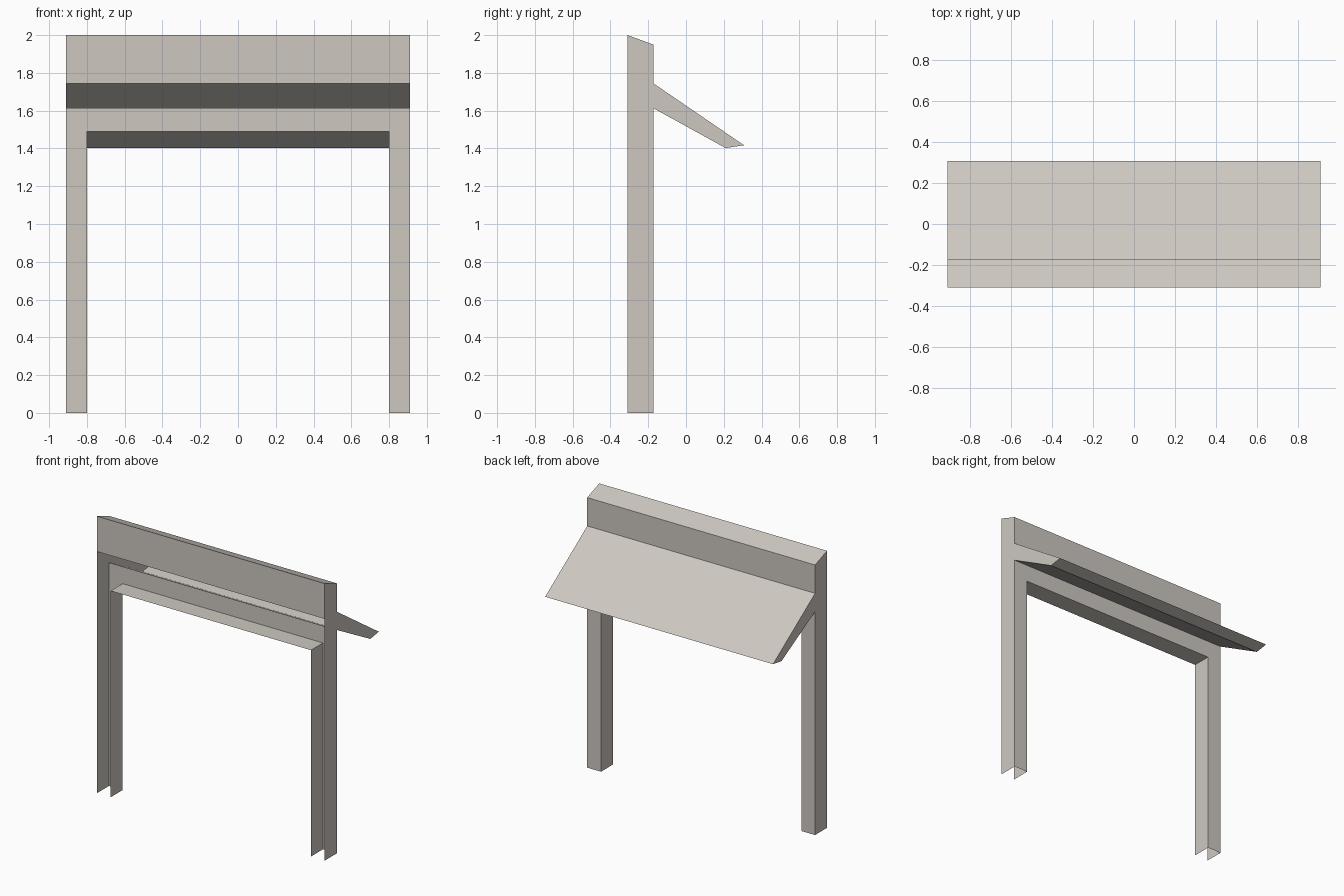
import bpy
import bmesh

cube = bpy.data.objects.get("Cube")
if cube:
    bpy.data.objects.remove(cube, do_unlink=True)

# Main dimensions
HALF, DOOR = 0.91, 0.80              # half widths of the frame and the opening
FRONT, BACK, TIP = -0.31, -0.173, 0.307
TOP, TOP_BACK = 2.0, 1.95
SLOT_TOP, SLOT_LOW, DOOR_TOP = 1.745, 1.613, 1.49

stone = bpy.data.materials.new("warm grey stone")
stone.use_nodes = True
colour = (0.61, 0.575, 0.53, 1)
stone.diffuse_color = colour
stone.node_tree.nodes["Principled BSDF"].inputs["Base Color"].default_value = colour


def build(name, polygons):
    """Make one flat-shaded object from a list of outward-facing polygons."""
    bm = bmesh.new()
    for poly in polygons:
        bm.faces.new([bm.verts.new(p) for p in poly])
    bmesh.ops.remove_doubles(bm, verts=bm.verts[:], dist=0.0001)
    mesh = bpy.data.meshes.new(name)
    bm.to_mesh(mesh)
    bm.free()
    mesh.materials.append(stone)
    obj = bpy.data.objects.new(name, mesh)
    bpy.context.collection.objects.link(obj)
    return obj


def across(profile):
    """Sweep an open (y, z) profile over the full width."""
    return [[(-HALF, *a), (HALF, *a), (HALF, *b), (-HALF, *b)]
            for a, b in zip(profile, profile[1:])]


def ends(outline):
    """Mirrored end faces from a (y, z) outline, anticlockwise seen from +x."""
    return [[(HALF, *p) for p in outline],
            [(-HALF, *p) for p in reversed(outline)]]


# Header: front panel, sloping top and upper back wall
build("header", across([(FRONT, SLOT_TOP), (FRONT, TOP),
                        (BACK, TOP_BACK), (BACK, SLOT_TOP)]))

# Outer side walls
build("side_walls", ends([(FRONT, 0), (BACK, 0), (BACK, TOP_BACK), (FRONT, TOP)]))

# Back of the two legs and the lintel, in one piece
outline = [(-HALF, 0), (-HALF, SLOT_LOW), (HALF, SLOT_LOW), (HALF, 0),
           (DOOR, 0), (DOOR, DOOR_TOP), (-DOOR, DOOR_TOP), (-DOOR, 0)]
build("back_frame", [[(x, BACK, z) for x, z in outline]])

# Lining of the opening: inner leg sides and lintel underside
path = [(-DOOR, 0), (-DOOR, DOOR_TOP), (DOOR, DOOR_TOP), (DOOR, 0)]
build("opening_lining", [[(ax, FRONT, az), (ax, BACK, az), (bx, BACK, bz), (bx, FRONT, bz)]
                         for (ax, az), (bx, bz) in zip(path, path[1:])])

# Hollow canopy, open where it meets the frame
canopy = [(BACK, SLOT_TOP), (TIP, 1.417), (0.21, 1.402), (BACK, SLOT_LOW)]
build("canopy", across(canopy) + ends(canopy[::-1]))
